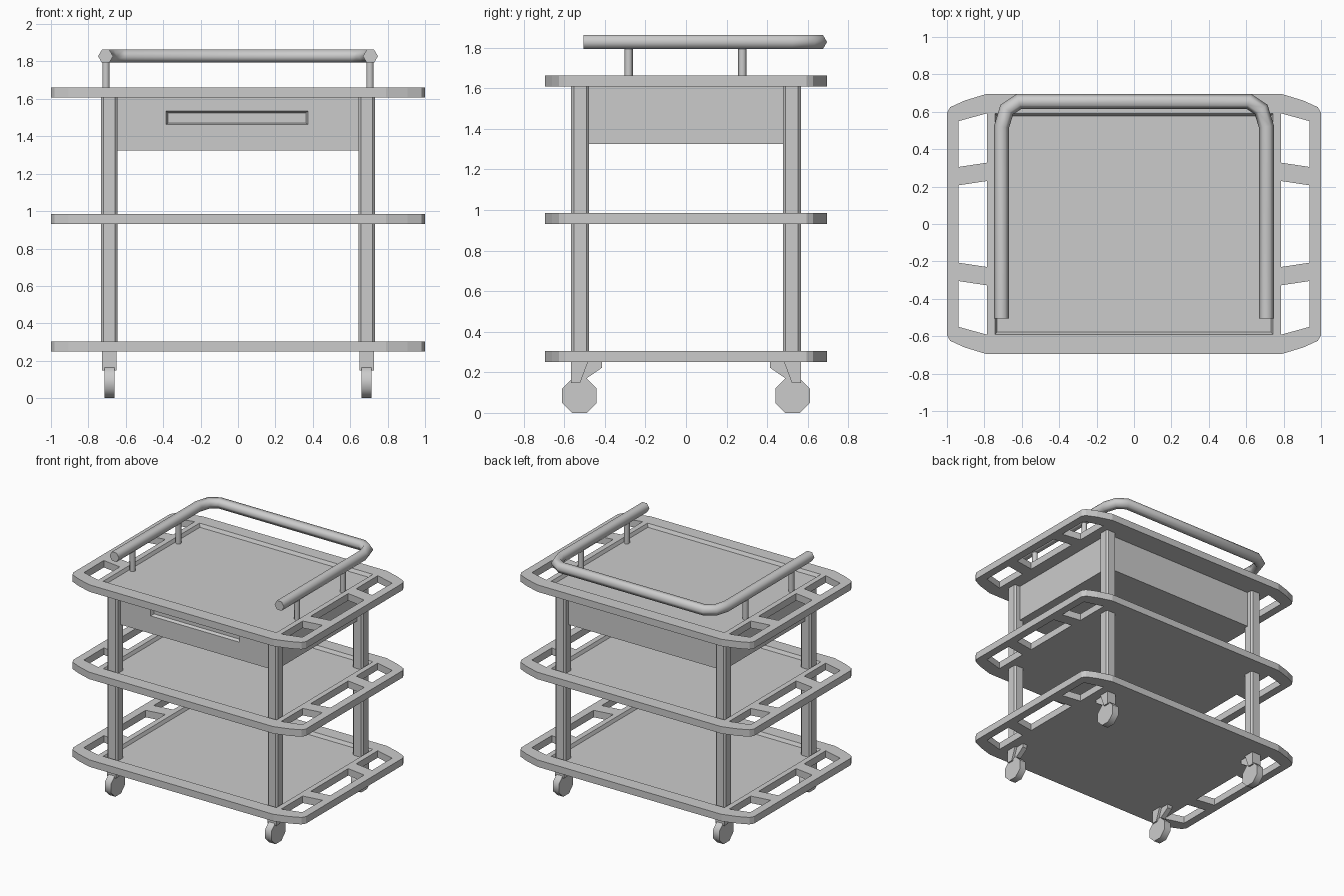
import bpy, bmesh
from math import cos, sin, pi, radians
from mathutils import Vector

cube = bpy.data.objects.get("Cube")
if cube:
    bpy.data.objects.remove(cube, do_unlink=True)

grey = bpy.data.materials.new("light grey")
grey.use_nodes = True
colour = (0.6, 0.6, 0.6, 1)
grey.diffuse_color = colour
grey.node_tree.nodes["Principled BSDF"].inputs["Base Color"].default_value = colour


def loft(name, rings, smooth=None):
    """Solid skinned through rings of points, capped at both ends."""
    bm = bmesh.new()
    rows = [[bm.verts.new(p) for p in ring] for ring in rings]
    n = len(rows[0])
    for a, b in zip(rows, rows[1:]):
        for i in range(n):
            j = (i + 1) % n
            bm.faces.new((a[i], a[j], b[j], b[i]))
    bm.faces.new(rows[0])
    bm.faces.new(rows[-1])
    bmesh.ops.recalc_face_normals(bm, faces=bm.faces)
    mesh = bpy.data.meshes.new(name)
    bm.to_mesh(mesh)
    bm.free()
    mesh.materials.append(grey)
    ob = bpy.data.objects.new(name, mesh)
    bpy.context.collection.objects.link(ob)
    if smooth:
        bpy.ops.object.select_all(action='DESELECT')
        ob.select_set(True)
        bpy.context.view_layer.objects.active = ob
        bpy.ops.object.shade_smooth_by_angle(angle=radians(smooth))
    return ob


def prism(name, pts, lo, hi, axis="z", end=None, smooth=None):
    """Extrude a flat outline along an axis, optionally tapering to another."""
    place = {"x": lambda p, h: (h, p[0], p[1]),
             "y": lambda p, h: (p[0], h, p[1]),
             "z": lambda p, h: (p[0], p[1], h)}[axis]
    return loft(name, [[place(p, lo) for p in pts],
                       [place(p, hi) for p in end or pts]], smooth)


def rect(cx, cy, hx, hy):
    return [(cx - hx, cy - hy), (cx + hx, cy - hy), (cx + hx, cy + hy), (cx - hx, cy + hy)]


def ngon(cx, cy, r, n, turn=0.0):
    return [(cx + r * cos(turn + 2 * pi * i / n), cy + r * sin(turn + 2 * pi * i / n))
            for i in range(n)]


def cut(ob, cutters):
    """Subtract cutters, then discard them."""
    for c in cutters:
        c.hide_render = True
        mod = ob.modifiers.new("cut", 'BOOLEAN')
        mod.operation = 'DIFFERENCE'
        mod.solver = 'EXACT'
        mod.object = c
    bpy.context.view_layer.update()
    graph = bpy.context.evaluated_depsgraph_get()
    mesh = bpy.data.meshes.new_from_object(ob.evaluated_get(graph))
    ob.modifiers.clear()
    ob.data = mesh
    for c in cutters:
        bpy.data.objects.remove(c, do_unlink=True)


# Shelves: clipped outline, sunken tray, three slots at each end
quarter = [(1.0, 0.595), (0.982, 0.625), (0.905, 0.66), (0.79, 0.695)]
right_half = [(x, -y) for x, y in reversed(quarter)] + quarter
outline = right_half + [(-x, -y) for x, y in right_half]
slot_end = [(0.938, 0.305), (0.938, 0.55), (0.785, 0.592), (0.785, 0.328)]
slot_mid = [(0.938, -0.207), (0.938, 0.207), (0.785, 0.23), (0.785, -0.23)]

for label, z in (("bottom", 0.25), ("middle", 0.93), ("top", 1.608)):
    top = z + 0.054
    shelf = prism(label + "_shelf", outline, z, top)
    cutters = [prism("tray_cutter", rect(0, 0, 0.732, 0.578), top - 0.025, top + 0.01,
                     end=rect(0, 0, 0.748, 0.596))]
    for sx in (-1, 1):
        for shape, sy in ((slot_end, 1), (slot_end, -1), (slot_mid, 1)):
            cutters.append(prism("slot_cutter", [(sx * x, sy * y) for x, y in shape],
                                 z - 0.02, top + 0.02))
    cut(shelf, cutters)

# Drawer box with a recessed pull in the front
drawer = prism("drawer_box", rect(0, 0, 0.685, 0.52), 1.325, 1.62)
pull = prism("pull_cutter", rect(-0.005, 1.498, 0.385, 0.04), -0.53, -0.495, "y",
             end=rect(-0.005, 1.498, 0.368, 0.027))
cut(drawer, [pull])

# Chamfered legs and casters at the four corners
LX, LY, H, C = 0.688, 0.522, 0.044, 0.013
for sx, side in ((1, "left"), (-1, "right")):
    for sy, end in ((-1, "front"), (1, "back")):
        tag = end + "_" + side
        cx, cy = sx * LX, sy * LY
        k = H - C
        leg = [(cx + x, cy + y) for x, y in
               ((H, -k), (H, k), (k, H), (-k, H), (-H, k), (-H, -k), (-k, -H), (k, -H))]
        prism(tag + "_leg", leg, 0.27, 1.62)
        # Tapered caster post with a thin fin behind it
        post = [(0.567, 0.26), (0.567, 0.148), (0.522, 0.148), (0.48, 0.26)]
        fin = [(0.54, 0.26), (0.54, 0.148), (0.522, 0.148), (0.415, 0.222), (0.415, 0.26)]
        for part, shape, w in (("post", post, 0.038), ("fin", fin, 0.02)):
            prism(tag + "_caster_" + part, [(sy * y, z) for y, z in shape],
                  cx - w, cx + w, "x")
        prism(tag + "_wheel", ngon(sy * 0.525, 0.085, 0.092, 8, pi / 8),
              cx - 0.027, cx + 0.027, "x", smooth=50)

# Hexagonal push rail, open at the front
half = [(0.708, -0.505), (0.708, 0.52), (0.68, 0.612), (0.615, 0.655)]
path = [Vector(p) for p in half + [(-x, y) for x, y in reversed(half)]]
rings = []
for i, p in enumerate(path):
    a = (p - path[max(i - 1, 0)]).normalized()
    b = (path[min(i + 1, len(path) - 1)] - p).normalized()
    t = (a + b).normalized()
    side = Vector((t.y, -t.x))
    stretch = 1 / max(t.dot(a), t.dot(b))
    rings.append([(p.x + side.x * u * stretch, p.y + side.y * u * stretch, 1.828 + v)
                  for u, v in ngon(0, 0, 0.04, 6)])
loft("push_rail", rings, smooth=65)

# Short supports under the rail
for sx, side in ((1, "left"), (-1, "right")):
    for y, end in ((-0.283, "front"), (0.278, "back")):
        prism(end + "_" + side + "_rail_support",
              ngon(sx * 0.706, y, 0.021, 6, pi / 6), 1.62, 1.825, smooth=65)
